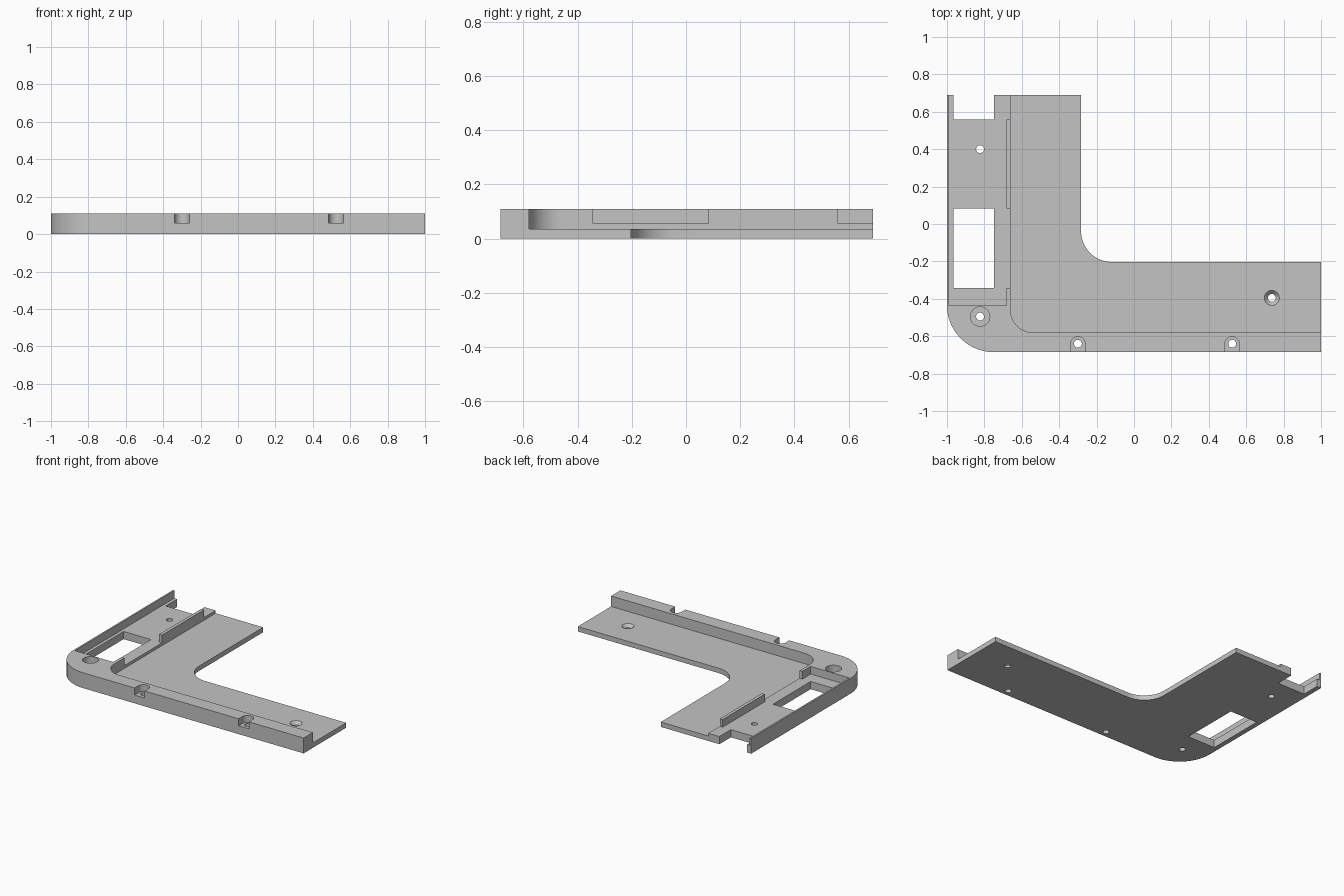
import bpy, bmesh, math
from mathutils import Vector

cube = bpy.data.objects.get("Cube")
if cube:
    bpy.data.objects.remove(cube, do_unlink=True)

TOP, PLATE, FLOOR, ABOVE = 0.11, 0.035, 0.055, 0.2

grey = bpy.data.materials.new("light grey")
grey.use_nodes = True
grey.diffuse_color = (0.55, 0.55, 0.55, 1)
grey.node_tree.nodes["Principled BSDF"].inputs["Base Color"].default_value = grey.diffuse_color


def rounded(corners, steps=14):
    """Outline from (x, y, radius) corners with filleted right angles."""
    pts = []
    for i, (x, y, r) in enumerate(corners):
        p = Vector((x, y))
        if not r:
            pts.append(p)
            continue
        to_prev = (Vector(corners[i - 1][:2]) - p).normalized()
        to_next = (Vector(corners[(i + 1) % len(corners)][:2]) - p).normalized()
        centre = p + (to_prev + to_next) * r
        for s in range(steps + 1):
            a = math.pi / 2 * s / steps
            pts.append(centre - to_next * r * math.cos(a) - to_prev * r * math.sin(a))
    return pts


def make(name, bm):
    bmesh.ops.recalc_face_normals(bm, faces=bm.faces)
    mesh = bpy.data.meshes.new(name)
    bm.to_mesh(mesh)
    bm.free()
    mesh.materials.append(grey)
    obj = bpy.data.objects.new(name, mesh)
    bpy.context.collection.objects.link(obj)
    return obj


def prism(name, corners, z0, z1):
    bm = bmesh.new()
    face = bm.faces.new([bm.verts.new((p.x, p.y, z0)) for p in rounded(corners)])
    new = bmesh.ops.extrude_face_region(bm, geom=[face])["geom"]
    bmesh.ops.translate(bm, vec=(0, 0, z1 - z0),
                        verts=[v for v in new if isinstance(v, bmesh.types.BMVert)])
    return make(name, bm)


def box(name, x0, x1, y0, y1, z0, z1):
    return prism(name, [(x0, y0, 0), (x1, y0, 0), (x1, y1, 0), (x0, y1, 0)], z0, z1)


def cone(name, x, y, r0, r1, z0, z1):
    bm = bmesh.new()
    bmesh.ops.create_cone(bm, cap_ends=True, segments=32, radius1=r0, radius2=r1, depth=z1 - z0)
    bmesh.ops.translate(bm, vec=(x, y, (z0 + z1) / 2), verts=bm.verts)
    return make(name, bm)


# L-shaped body at full height
body = prism("corner_bracket", [
    (-1, 0.69, 0), (-1, -0.685, 0.25), (1, -0.685, 0), (1, -0.203, 0),
    (-0.283, -0.203, 0.165), (-0.283, 0.69, 0)], 0, TOP)

# Recess that leaves the thin plate inside the rim
cutters = [prism("plate_recess", [
    (-0.66, 1, 0), (-0.66, -0.58, 0.12), (1.2, -0.58, 0), (1.2, 1, 0)], PLATE, ABOVE)]

# Side pocket, opening through the inner wall in two places
cutters.append(prism("side_pocket", [
    (-0.988, -0.437, 0), (-0.683, -0.437, 0), (-0.683, -0.343, 0), (-0.6, -0.343, 0),
    (-0.6, 0.083, 0), (-0.683, 0.083, 0), (-0.683, 0.56, 0), (-0.6, 0.56, 0),
    (-0.6, 1, 0), (-0.988, 1, 0)], FLOOR, ABOVE))

# Windows through the pocket floor
for y0, y1 in ((-0.343, 0.083), (0.56, 1)):
    cutters.append(box("window", -0.965, -0.748, y0, y1, -0.1, ABOVE))

# Front screw slots
for x in (-0.3, 0.525):
    cutters.append(prism("screw_slot", [
        (x - 0.04, -0.8, 0), (x + 0.04, -0.8, 0),
        (x + 0.04, -0.603, 0.0399), (x - 0.04, -0.603, 0.0399)], 0.06, ABOVE))

# Counterbore and countersink
cutters.append(cone("counterbore", -0.823, -0.495, 0.052, 0.052, 0.06, ABOVE))
cutters.append(cone("countersink", 0.737, -0.395, 0.02, 0.042, 0.013, 0.037))

# Through holes
for x, y in ((-0.823, 0.4), (-0.823, -0.495), (-0.3, -0.64), (0.525, -0.64), (0.737, -0.395)):
    cutters.append(cone("screw_hole", x, y, 0.021, 0.021, -0.1, ABOVE))

# Apply every cut, then drop the cutters
bpy.ops.object.select_all(action="DESELECT")
bpy.context.view_layer.objects.active = body
body.select_set(True)
for cutter in cutters:
    cutter.hide_render = True
    mod = body.modifiers.new(cutter.name, "BOOLEAN")
    mod.operation = "DIFFERENCE"
    mod.solver = "EXACT"
    mod.object = cutter
    bpy.ops.object.modifier_apply(modifier=mod.name)
    bpy.data.objects.remove(cutter, do_unlink=True)

bpy.ops.object.shade_smooth_by_angle(angle=math.radians(30))
